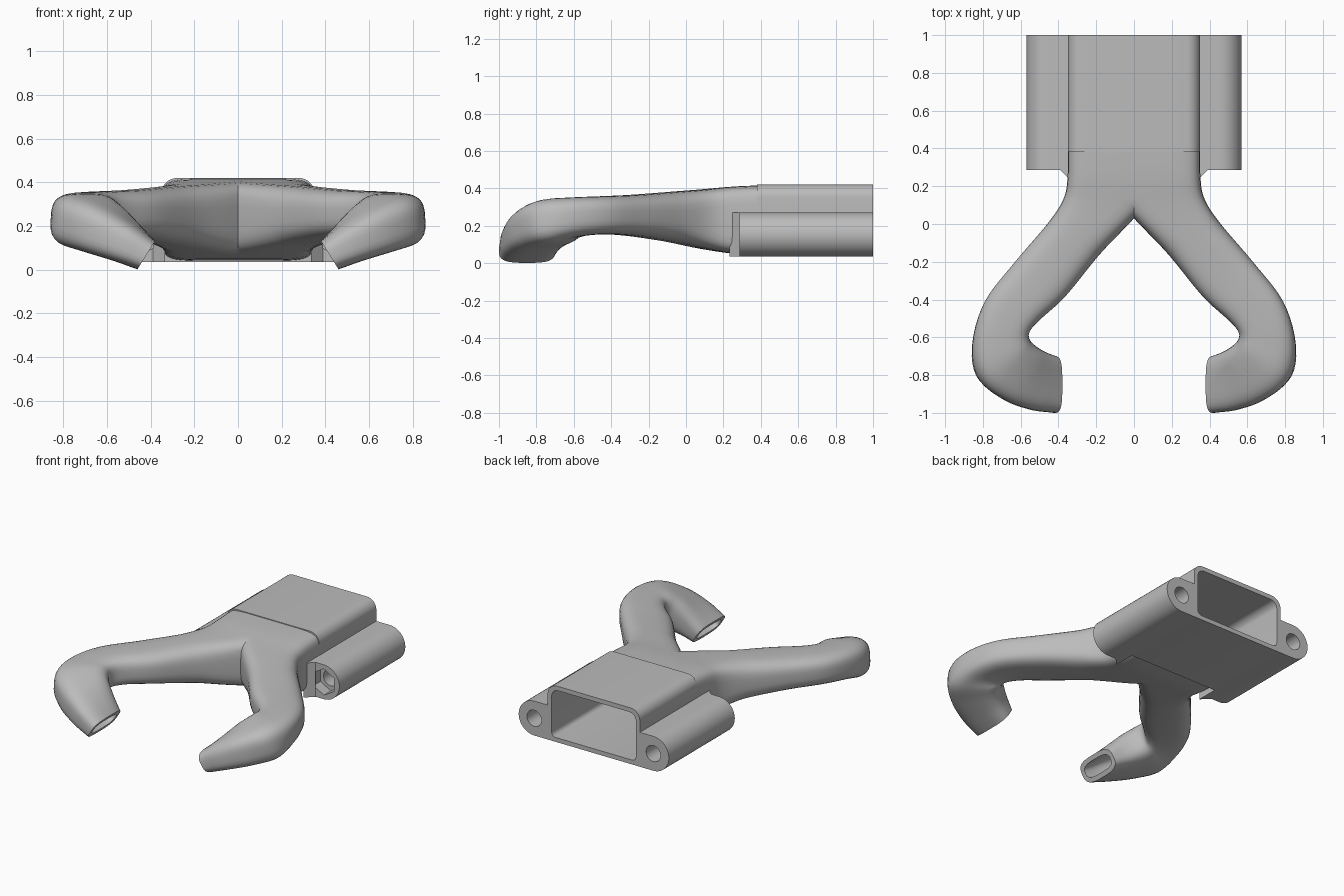
import bpy, bmesh
from math import sin, cos, pi, radians, copysign
from mathutils import Vector

cube = bpy.data.objects.get("Cube")
if cube:
    bpy.data.objects.remove(cube, do_unlink=True)

grey = bpy.data.materials.new("plain_grey")
grey.use_nodes = True
grey.diffuse_color = (0.5, 0.5, 0.5, 1)
grey.node_tree.nodes["Principled BSDF"].inputs["Base Color"].default_value = (0.5, 0.5, 0.5, 1)

WALL = 0.03


def loft(name, rings):
    """Closed solid through a list of equal-length point rings."""
    bm = bmesh.new()
    loops = [[bm.verts.new(p) for p in ring] for ring in rings]
    n = len(loops[0])
    for a, b in zip(loops, loops[1:]):
        for i in range(n):
            j = (i + 1) % n
            bm.faces.new((a[i], a[j], b[j], b[i]))
    bm.faces.new(loops[0])
    bm.faces.new(loops[-1])
    bmesh.ops.recalc_face_normals(bm, faces=bm.faces)
    mesh = bpy.data.meshes.new(name)
    bm.to_mesh(mesh)
    bm.free()
    mesh.materials.append(grey)
    ob = bpy.data.objects.new(name, mesh)
    bpy.context.collection.objects.link(ob)
    return ob


def prism(name, profile, y0, y1):
    """Extrude an x-z profile along y."""
    return loft(name, [[(x, y, z) for x, z in profile] for y in (y0, y1)])


def arc(cx, cz, r, start, end, n):
    angles = [radians(start + (end - start) * i / n) for i in range(n + 1)]
    return [(cx + r * cos(a), cz + r * sin(a)) for a in angles]


def rounded_box(w, z0, z1, r_low, r_top):
    return (arc(w - r_top, z1 - r_top, r_top, 0, 90, 8)
            + arc(r_top - w, z1 - r_top, r_top, 90, 180, 8)
            + arc(r_low - w, z0 + r_low, r_low, 180, 270, 4)
            + arc(w - r_low, z0 + r_low, r_low, 270, 360, 4))


def combine(target, tool, operation):
    """Apply a boolean and discard the tool."""
    mod = target.modifiers.new("cut", "BOOLEAN")
    mod.object, mod.operation, mod.solver = tool, operation, "EXACT"
    graph = bpy.context.evaluated_depsgraph_get()
    mesh = bpy.data.meshes.new_from_object(target.evaluated_get(graph))
    target.modifiers.clear()
    target.data = mesh
    bpy.data.objects.remove(tool, do_unlink=True)


# Arm stations: outer x, y, inner x, y, centre z, half height, downward tilt
STATIONS = [
    (.35, .45, -.30, .45, .228, .190, 0),
    (.352, .25, -.20, .26, .230, .180, 0),
    (.375, .13, -.01, .04, .236, .158, 0),
    (.46, 0, .18, -.16, .247, .134, 0),
    (.63, -.2, .36, -.38, .255, .110, 0),
    (.79, -.41, .49, -.50, .256, .102, 0),
    (.855, -.63, .55, -.56, .245, .108, 10),
    (.83, -.81, .56, -.60, .222, .125, 24),
    (.70, -.925, .53, -.64, .180, .118, 32),
    (.55, -.983, .48, -.675, .125, .098, 32),
    (.42, -1, .42, -.70, .067, .077, 32),
]


def catmull(a, b, c, d, t):
    return [.5 * (2 * q + (r - p) * t + (2 * p - 5 * q + 4 * r - s) * t * t
                  + (3 * q - p - 3 * r + s) * t ** 3) for p, q, r, s in zip(a, b, c, d)]


def arm(name, side, shrink=0):
    extend = lambda a, b: [2 * p - q for p, q in zip(a, b)]
    pts = [extend(STATIONS[0], STATIONS[1]), *STATIONS, extend(STATIONS[-1], STATIONS[-2])]
    steps, spans, sides = 5, len(STATIONS) - 1, 32
    rings = []
    for k in range(spans * steps + 1):
        i = min(k // steps, spans - 1)
        ox, oy, ix, iy, z, h, tilt = catmull(*pts[i:i + 4], k / steps - i)
        tilt = radians(tilt)
        centre = Vector(((ox + ix) / 2, (oy + iy) / 2, z))
        u = Vector((ox - ix, oy - iy, 0)) / 2
        ahead = Vector((u.y, -u.x, 0)).normalized()
        u = u.normalized() * (u.length - shrink)
        v = (ahead * sin(tilt) + Vector((0, 0, cos(tilt)))) * (h - shrink)
        # squarer section near the body, rounder along the arm
        power = 2 / (3.2 + 4 * max(0, 1 - k / (3 * steps)))
        ring = []
        for s in range(sides):
            a = 2 * pi * (s + .5) / sides
            c, d = cos(a), sin(a)
            p = centre + u * copysign(abs(c) ** power, c) + v * copysign(abs(d) ** power, d)
            ring.append(p)
        rings.append(ring)
    if shrink:  # push the bore out through the tip
        out = (ahead * cos(tilt) - Vector((0, 0, sin(tilt)))) * .06
        rings.append([p + out for p in rings[-1]])
    return loft(name, [[(p.x * side, p.y, p.z) for p in ring] for ring in rings])


# Forked duct: rear box joined to both arms, then hollowed
duct = prism("forked_duct", rounded_box(.35, .035, .42, .015, .07), .38, 1)
for side in (1, -1):
    combine(duct, arm("arm", side), "UNION")
bore = prism("bore", rounded_box(.32, .065, .39, .03, .05), .36, 1.1)
for side in (1, -1):
    combine(bore, arm("arm_bore", side, WALL), "UNION")
combine(duct, bore, "DIFFERENCE")
parts = [duct]

# Bolt sleeves with a through hole, hexagonal nut pocket and corner gusset
CX, CZ, R = .452, .153, .118
for side, label in ((1, "left"), (-1, "right")):
    mirror = lambda pts: [(x * side, z) for x, z in pts]
    shape = [(.335, CZ + R), (.335, CZ - R)] + arc(CX, CZ, R, -90, 90, 20)
    sleeve = prism(label + "_bolt_sleeve", mirror(shape), .285, 1)
    hole = arc(CX, CZ, .055, 0, 345, 23)
    combine(sleeve, prism("hole", mirror(hole), .2, 1.1), "DIFFERENCE")
    pocket = arc(CX, CZ, .09, 30, 330, 5)
    combine(sleeve, prism("pocket", mirror(pocket), .2, .36), "DIFFERENCE")
    plan = mirror([(.335, .232), (.39, .285), (.335, .285)])
    gusset = loft(label + "_gusset", [[(x, y, z) for x, y in plan] for z in (CZ - R, CZ + R)])
    parts += [sleeve, gusset]

# Smooth shading with crisp edges
bpy.ops.object.select_all(action="DESELECT")
for ob in parts:
    ob.select_set(True)
bpy.context.view_layer.objects.active = duct
bpy.ops.object.shade_smooth_by_angle(angle=radians(35))
